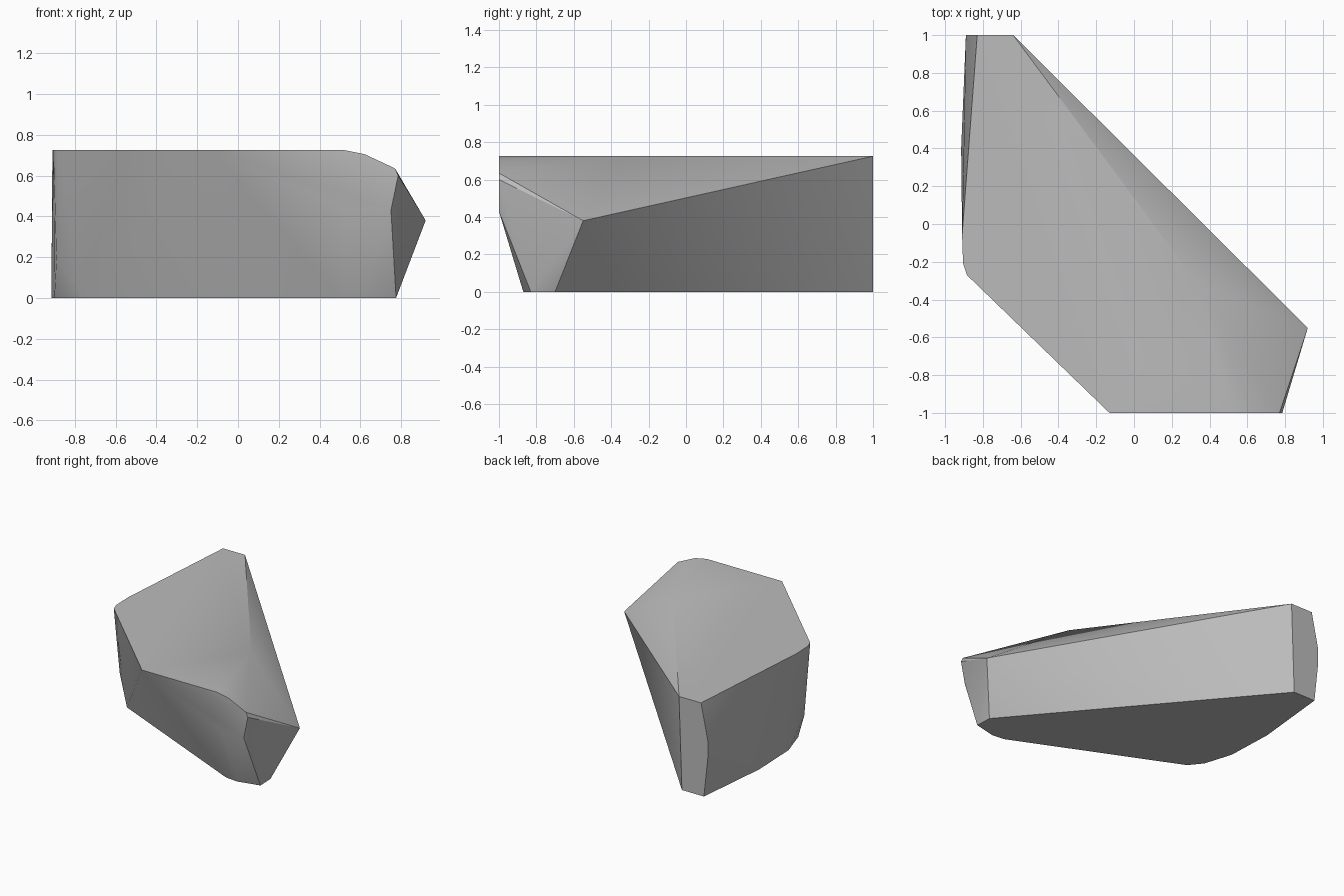
import bpy
import bmesh
import math

cube = bpy.data.objects.get("Cube")
if cube:
    bpy.data.objects.remove(cube, do_unlink=True)

TOP = 0.725

# Flat top outline
top = [(-0.83, 1), (-0.64, 1), (0.34, -0.32), (0.52, -1),
       (-0.13, -1), (-0.885, -0.27), (-0.905, -0.21), (-0.91, -0.06)]
# Flat underside outline
base = [(-0.665, 1), (-0.855, 1), (-0.915, 0.4), (-0.9, 0.02), (-0.83, -0.2),
        (-0.75, -0.3), (0.5, -0.86), (0.6, -0.87), (0.775, -0.83), (0.77, -0.7)]
# Corners between the two
sides = [(0.92, -0.55, 0.38),
         (0.62, -1, 0.705), (0.77, -1, 0.635), (0.785, -1, 0.6),
         (0.75, -1, 0.43), (0.55, -1, 0.43),
         (-0.89, 1, 0.44), (-0.89, 1, 0.32), (-0.89, -0.19, 0.19)]

corners = [(x, y, TOP) for x, y in top] + [(x, y, 0) for x, y in base] + sides

# Faceted boulder: the hull around the corners, flat regions merged
bm = bmesh.new()
for co in corners:
    bm.verts.new(co)
hull = bmesh.ops.convex_hull(bm, input=bm.verts[:])
loose = [v for v in bm.verts if not v.link_faces]
bmesh.ops.delete(bm, geom=loose, context='VERTS')
bmesh.ops.dissolve_limit(bm, angle_limit=math.radians(1),
                         verts=bm.verts[:], edges=bm.edges[:])
bmesh.ops.recalc_face_normals(bm, faces=bm.faces[:])
mesh = bpy.data.meshes.new("boulder")
bm.to_mesh(mesh)
bm.free()
boulder = bpy.data.objects.new("boulder", mesh)
bpy.context.collection.objects.link(boulder)

# Stone colour
stone = bpy.data.materials.new("stone_grey")
stone.use_nodes = True
colour = (0.5, 0.5, 0.5, 1)
stone.diffuse_color = colour
stone.node_tree.nodes["Principled BSDF"].inputs["Base Color"].default_value = colour
mesh.materials.append(stone)

# Soft shading with crisp main edges
bpy.ops.object.select_all(action='DESELECT')
boulder.select_set(True)
bpy.context.view_layer.objects.active = boulder
bpy.ops.object.shade_smooth_by_angle(angle=math.radians(30))
